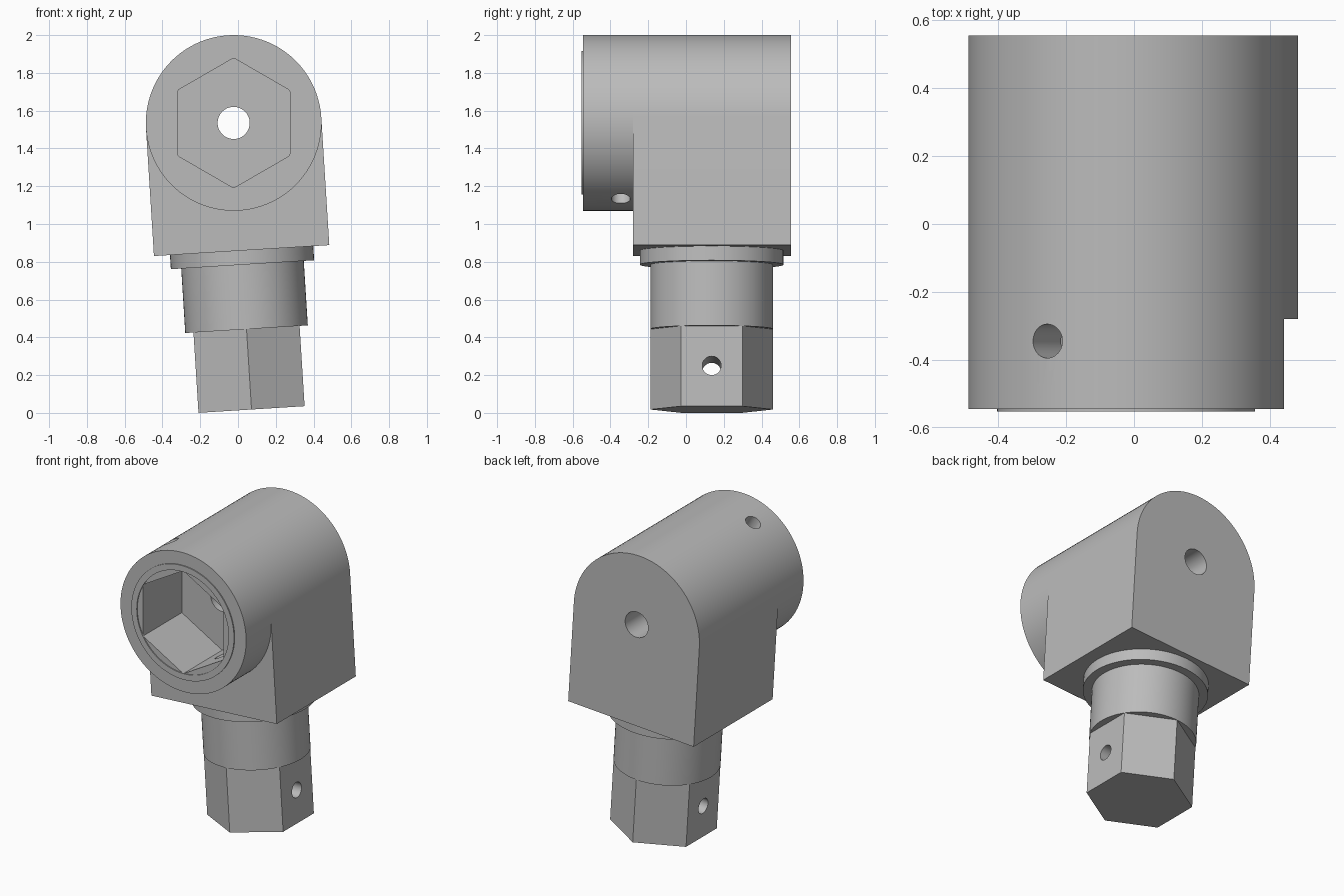
import bpy, bmesh
from math import pi, sin, cos, radians
from mathutils import Matrix, Vector

if "Cube" in bpy.data.objects:
    bpy.data.objects.remove(bpy.data.objects["Cube"])

grey = bpy.data.materials.new("machined grey")
grey.use_nodes = True
grey.diffuse_color = (0.5, 0.5, 0.5, 1)
grey.node_tree.nodes["Principled BSDF"].inputs["Base Color"].default_value = (0.5, 0.5, 0.5, 1)

# Frames: the head bore runs along y, the stem is tilted about it
HEAD = Matrix.Translation((-0.023, 0, 1.535))
TILT = HEAD @ Matrix.Rotation(radians(-3.57), 4, 'Y')
STEM = TILT @ Matrix.Translation((0, 0.136, 0))
ALONG_Y = Matrix(((1, 0, 0, 0), (0, 0, 1, 0), (0, 1, 0, 0), (0, 0, 0, 1)))
ALONG_X = Matrix.Rotation(pi / 2, 4, 'Y')
R = 0.465


def ring(r, n=96, start=pi / 2, sweep=2 * pi):
    """Points around a circle; a partial sweep includes its end point."""
    count = n if sweep > 6.28 else n + 1
    return [(r * cos(start + sweep * i / n), r * sin(start + sweep * i / n)) for i in range(count)]


def prism(name, points, low, high, frame, cutter=False):
    """Extrude a flat outline between two heights of a frame."""
    bm = bmesh.new()
    face = bm.faces.new([bm.verts.new((u, v, low)) for u, v in points])
    out = bmesh.ops.extrude_face_region(bm, geom=[face])
    top = [g for g in out["geom"] if isinstance(g, bmesh.types.BMVert)]
    bmesh.ops.translate(bm, verts=top, vec=Vector((0, 0, high - low)))
    bmesh.ops.transform(bm, matrix=frame, verts=bm.verts)
    bmesh.ops.recalc_face_normals(bm, faces=bm.faces)
    mesh = bpy.data.meshes.new(name)
    bm.to_mesh(mesh)
    bm.free()
    mesh.materials.append(grey)
    obj = bpy.data.objects.new(name, mesh)
    bpy.context.collection.objects.link(obj)
    obj.hide_render = cutter
    return obj


def finish(obj, cutters=()):
    """Cut the holes and shade the round walls smooth."""
    bpy.ops.object.select_all(action='DESELECT')
    obj.select_set(True)
    bpy.context.view_layer.objects.active = obj
    for c in cutters:
        mod = obj.modifiers.new("cut", 'BOOLEAN')
        mod.operation = 'DIFFERENCE'
        mod.solver = 'EXACT'
        mod.object = c
        bpy.ops.object.modifier_apply(modifier=mod.name)
    bpy.ops.object.shade_smooth_by_angle(angle=radians(25))


head_axis = HEAD @ ALONG_Y

# Cutters
socket = prism("socket_cutter", ring(0.344, 6), -0.7, -0.135, head_axis, True)
bore = prism("bore_cutter", ring(0.085, 48), -0.3, 0.7, head_axis, True)
pin_frame = HEAD @ Matrix.Translation((0, -0.345, 0)) @ Matrix.Rotation(radians(-30), 4, 'Y')
head_pin = prism("head_pin_cutter", ring(0.05, 40), -0.7, 0.7, pin_frame, True)
cross = STEM @ Matrix.Translation((0, 0, -1.305)) @ ALONG_X
stem_pin = prism("stem_pin_cutter", ring(0.05, 40), -0.5, 0.5, cross, True)
lip_hole = prism("lip_cutter", ring(0.34), -0.6, -0.5, head_axis, True)

# Head: arched block with a round socket barrel in front
arch = ring(R, 48, 0, pi) + [(-R, -0.677), (R, -0.677)]
block = prism("arched_block", arch, -0.28, 0.555, TILT @ ALONG_Y)
finish(block, (socket, bore))

barrel = prism("socket_barrel", ring(R), -0.545, -0.28, TILT @ ALONG_Y)
finish(barrel, (socket, head_pin))

lip = prism("socket_lip", ring(0.38), -0.552, -0.545, head_axis)
finish(lip, (lip_hole,))

# Stem: collar, round shank and hexagonal drive end
finish(prism("collar", ring(0.38), -0.752, -0.677, STEM))
finish(prism("shank", ring(0.325), -1.094, -0.752, STEM))
drive = prism("hex_drive", ring(0.325, 6), -1.52, -1.094, STEM)
finish(drive, (stem_pin,))

# Remove the spent cutters
for c in (socket, bore, head_pin, stem_pin, lip_hole):
    bpy.data.objects.remove(c)
